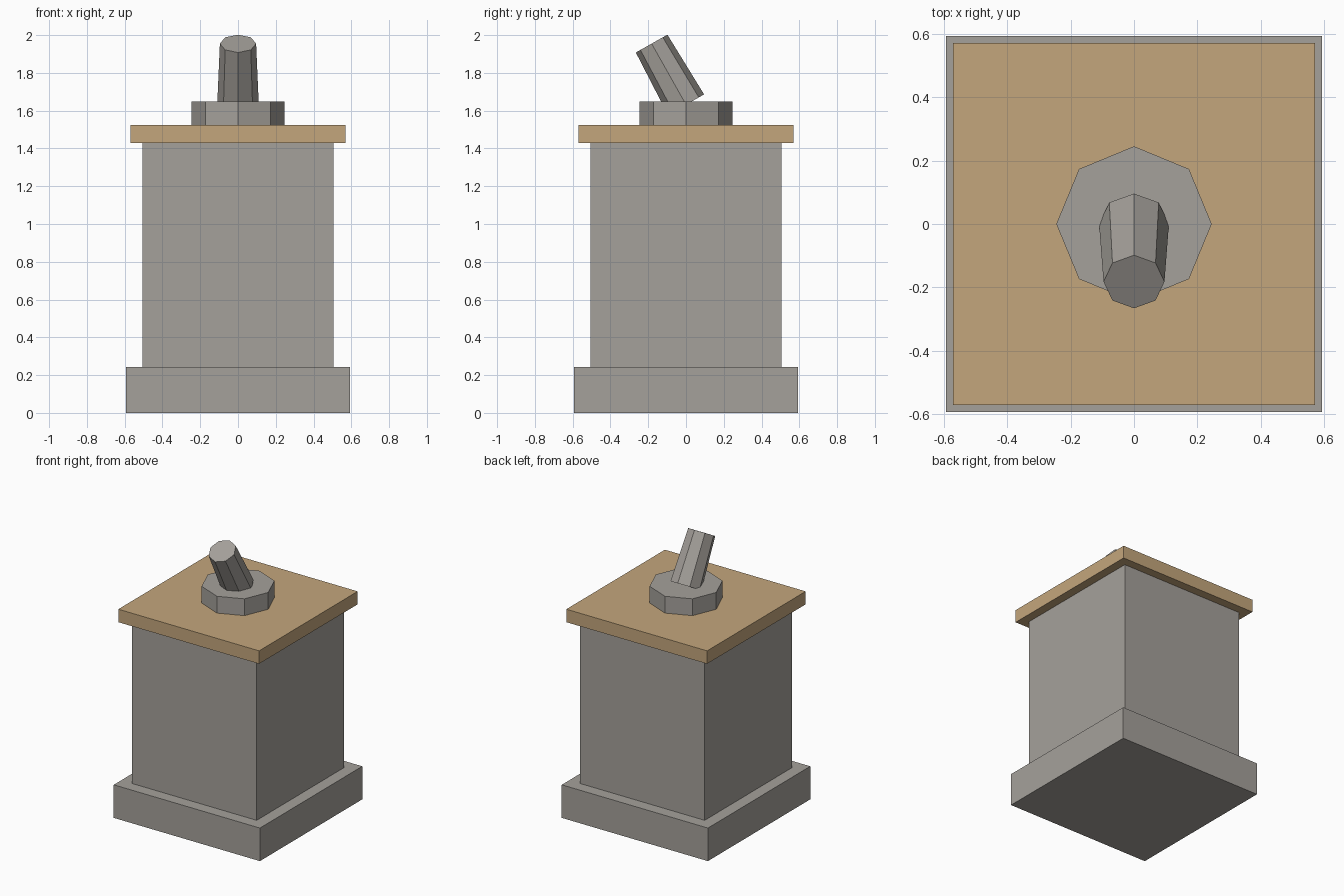
import bpy
from mathutils import Vector

if "Cube" in bpy.data.objects:
    bpy.data.objects.remove(bpy.data.objects["Cube"])


def material(name, rgb):
    m = bpy.data.materials.new(name)
    m.diffuse_color = (*rgb, 1)
    m.use_nodes = True
    m.node_tree.nodes["Principled BSDF"].inputs["Base Color"].default_value = m.diffuse_color
    return m


stone = material("grey metal", (0.376, 0.356, 0.328))
wood = material("tan wood", (0.549, 0.381, 0.202))


def box(name, half, z0, z1, mat):
    bpy.ops.mesh.primitive_cube_add(size=1, location=(0, 0, (z0 + z1) / 2))
    ob = bpy.context.object
    ob.name = name
    ob.scale = (2 * half, 2 * half, z1 - z0)
    bpy.ops.object.transform_apply(location=False, rotation=False, scale=True)
    ob.data.materials.append(mat)


def octagon(name, start, end, r0, r1, mat):
    # eight-sided frustum from start to end, corners on the x and y axes
    a, b = Vector(start), Vector(end)
    axis = b - a
    bpy.ops.mesh.primitive_cone_add(vertices=8, radius1=r0, radius2=r1,
                                    depth=axis.length, location=(a + b) / 2)
    ob = bpy.context.object
    ob.name = name
    ob.rotation_euler = Vector((0, 0, 1)).rotation_difference(axis).to_euler()
    ob.data.materials.append(mat)


# Pedestal
box("plinth", 0.592, 0.0, 0.242, stone)
box("pedestal_body", 0.505, 0.242, 1.43, stone)
box("top_slab", 0.57, 1.43, 1.525, wood)

# Lever on its collar, leaning to the front
octagon("lever_collar", (0, 0, 1.525), (0, 0, 1.648), 0.245, 0.245, stone)
octagon("lever", (0, 0, 1.632), (0, -0.182, 1.955), 0.11, 0.096, stone)
